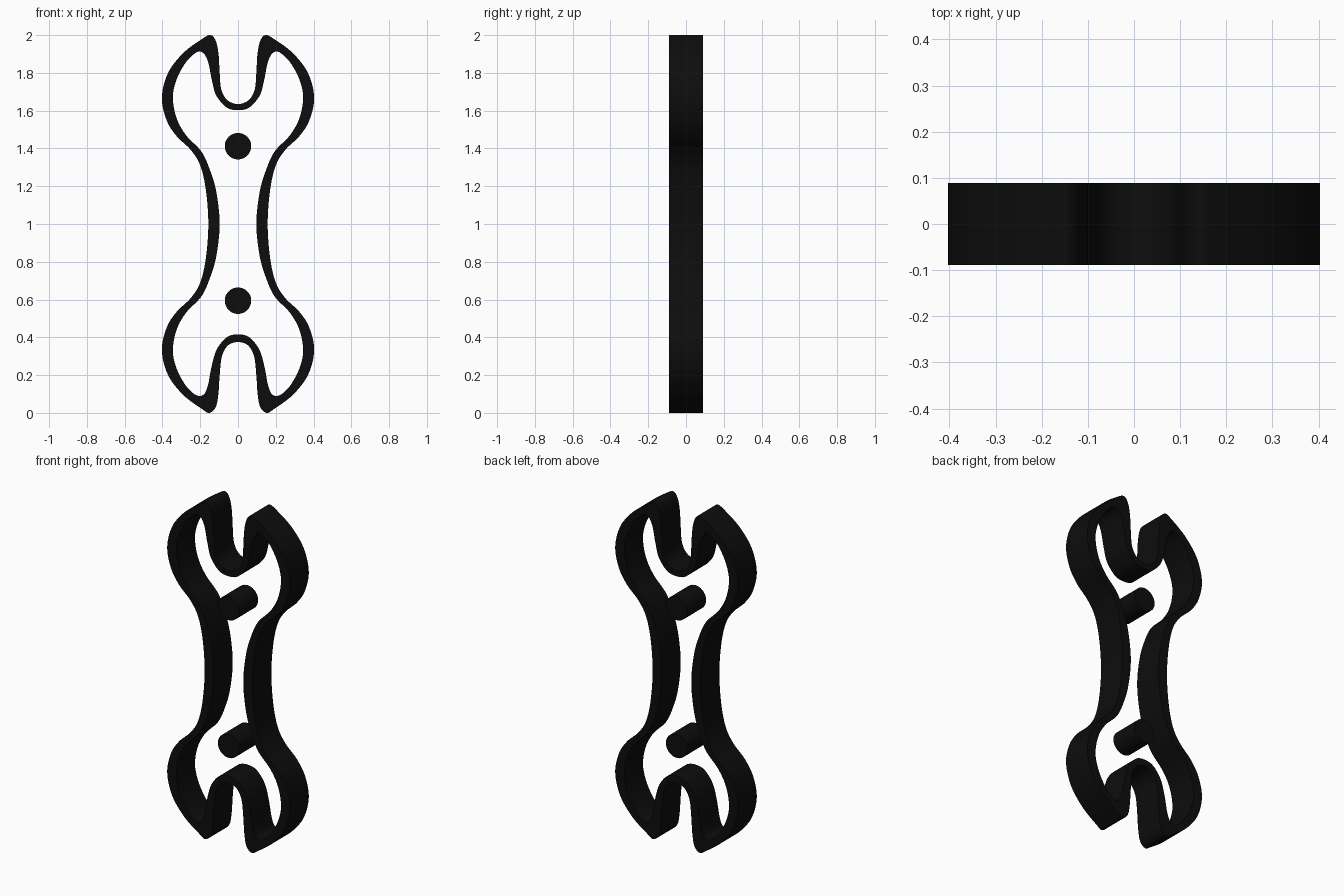
import bpy, bmesh
from mathutils import Vector

if "Cube" in bpy.data.objects:
    bpy.data.objects.remove(bpy.data.objects["Cube"])

HALF = 0.089   # half thickness in y
STEPS = 8      # curve samples between control points

black = bpy.data.materials.new("black_plastic")
black.diffuse_color = (0.004, 0.004, 0.004, 1)
black.use_nodes = True
black.node_tree.nodes["Principled BSDF"].inputs["Base Color"].default_value = black.diffuse_color

# Right-hand profile: (outer x, outer z, inner x, inner z)
top_jaw = [
    (0, 1.635, 0, 1.603), (.055, 1.655, .06, 1.617), (.088, 1.71, .115, 1.68),
    (.097, 1.80, .138, 1.76), (.103, 1.90, .155, 1.845), (.118, 1.97, .175, 1.895),
    (.145, 2.0, .203, 1.913),
]
side = [
    (.19, 1.98, .235, 1.898), (.29, 1.905, .28, 1.85), (.37, 1.80, .325, 1.765),
    (.403, 1.67, .345, 1.67), (.378, 1.55, .325, 1.56), (.325, 1.465, .275, 1.47),
    (.25, 1.392, .195, 1.385), (.20, 1.31, .15, 1.29), (.17, 1.18, .115, 1.17),
]
neck = [(.157, 1.0, .097, 1.0)]
bottom_jaw = [
    (.152, 0, .20, .09), (.118, .03, .175, .105), (.104, .10, .157, .155),
    (.097, .20, .14, .245), (.085, .30, .113, .335), (.052, .358, .06, .40),
    (0, .375, 0, .416),
]
lower_side = [(a, 2 - b, c, 2 - d) for a, b, c, d in reversed(side)]
right = top_jaw + side + neck + lower_side + bottom_jaw
left = [(-a, b, -c, d) for a, b, c, d in reversed(right[1:-1])]
loop = [Vector(p) for p in right + left]


def smooth_loop(pts):
    """Closed Catmull-Rom curve through the points."""
    out, n = [], len(pts)
    for i in range(n):
        p0, p1, p2, p3 = (pts[(i + k - 1) % n] for k in range(4))
        for s in range(STEPS):
            t = s / STEPS
            out.append(0.5 * (2 * p1 + (p2 - p0) * t
                              + (2 * p0 - 5 * p1 + 4 * p2 - p3) * t * t
                              + (3 * p1 - p0 - 3 * p2 + p3) * t ** 3))
    return out


def finish(ob):
    ob.data.materials.append(black)
    bpy.ops.object.select_all(action='DESELECT')
    ob.select_set(True)
    bpy.context.view_layer.objects.active = ob
    bpy.ops.object.shade_smooth_by_angle(angle=0.6)


# Wrench-shaped outline wall
bm = bmesh.new()
rings = []
for a, b, c, d in smooth_loop(loop):
    rings.append([bm.verts.new(p) for p in
                  ((a, -HALF, b), (a, HALF, b), (c, HALF, d), (c, -HALF, d))])
for i, r in enumerate(rings):
    q = rings[(i + 1) % len(rings)]
    for k in range(4):
        m = (k + 1) % 4
        bm.faces.new((r[k], r[m], q[m], q[k]))
bmesh.ops.recalc_face_normals(bm, faces=bm.faces)
mesh = bpy.data.meshes.new("outline_wall")
bm.to_mesh(mesh)
bm.free()
wall = bpy.data.objects.new("outline_wall", mesh)
bpy.context.collection.objects.link(wall)
finish(wall)

# Round pins for the two holes
for name, z in (("upper_hole_pin", 1.412), ("lower_hole_pin", 0.594)):
    bpy.ops.mesh.primitive_cylinder_add(vertices=48, radius=0.07, depth=2 * HALF,
                                        location=(0, 0, z), rotation=(1.5707963, 0, 0))
    pin = bpy.context.object
    pin.name = name
    finish(pin)
